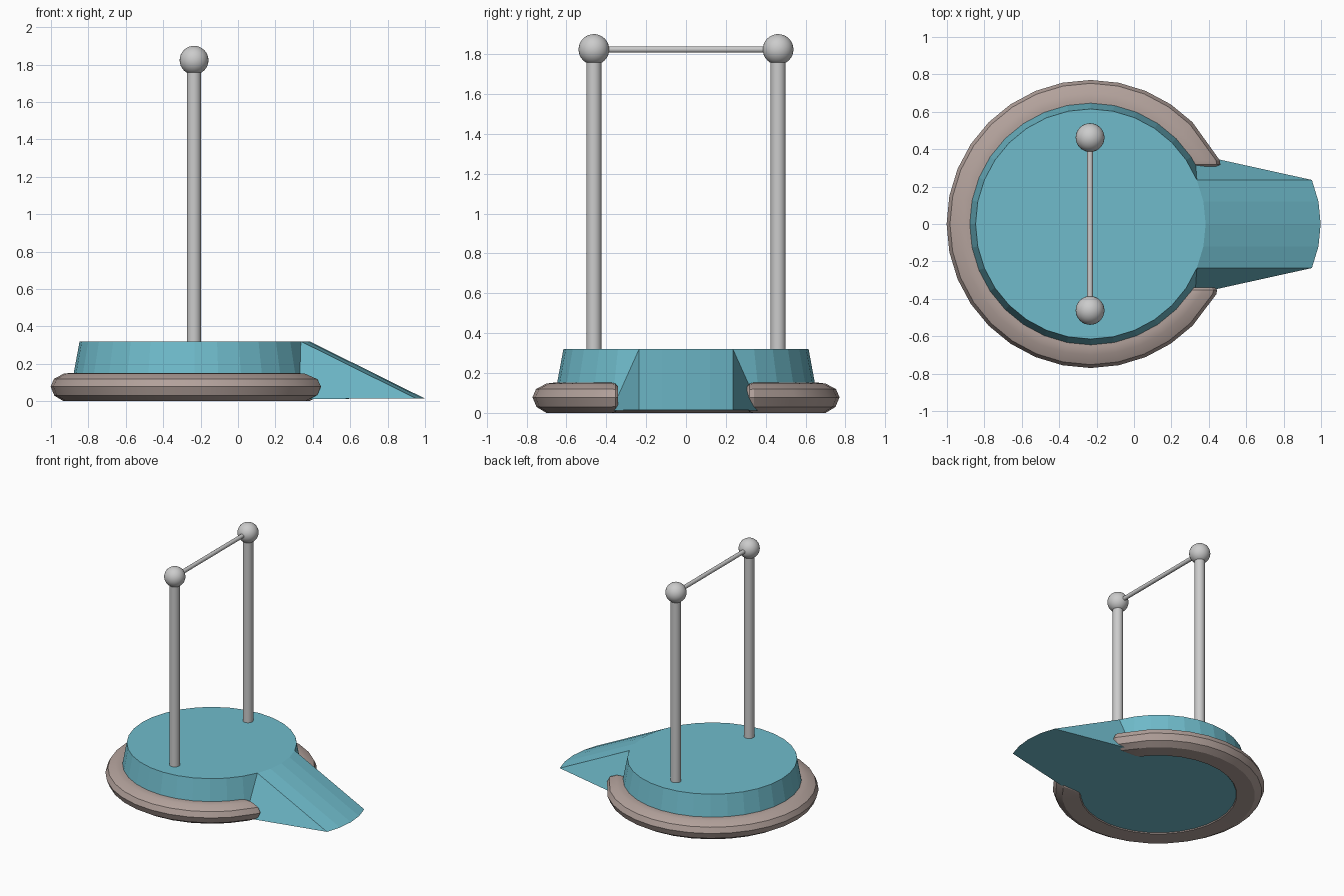
import bpy, bmesh
from math import sin, cos, asin, pi, radians
from mathutils import Vector

if "Cube" in bpy.data.objects:
    bpy.data.objects.remove(bpy.data.objects["Cube"])

CX = -0.232   # centre of the round base
N = 32


def material(name, rgb):
    m = bpy.data.materials.new(name)
    m.diffuse_color = (*rgb, 1)
    m.use_nodes = True
    m.node_tree.nodes["Principled BSDF"].inputs["Base Color"].default_value = m.diffuse_color
    return m


def finish(bm, name, mat=None):
    bmesh.ops.recalc_face_normals(bm, faces=bm.faces[:])
    me = bpy.data.meshes.new(name)
    bm.to_mesh(me)
    bm.free()
    ob = bpy.data.objects.new(name, me)
    bpy.context.collection.objects.link(ob)
    if mat:
        me.materials.append(mat)
    return ob


def smooth(ob, angle):
    bpy.ops.object.select_all(action='DESELECT')
    ob.select_set(True)
    bpy.context.view_layer.objects.active = ob
    bpy.ops.object.shade_smooth_by_angle(angle=radians(angle))


teal = material("teal", (0.16, 0.50, 0.60))
taupe = material("taupe", (0.45, 0.36, 0.33))

# Tapered base: the lower ring is pulled out to +x to form the ramp
bm = bmesh.new()
top, low = [], []
for i in range(N):
    a = 2 * pi * i / N
    k = i if i <= N // 2 else i - N
    t = Vector((CX + 0.615 * cos(a), 0.615 * sin(a), 0.32))
    if abs(k) <= 2:
        b = t + Vector((0.615, 0, -0.305))
    else:
        b = Vector((CX + 0.672 * cos(a), 0.672 * sin(a), 0.012))
    top.append(bm.verts.new(t))
    low.append(bm.verts.new(b))
bm.faces.new(top)
bm.faces.new(low[::-1])
for i in range(N):
    j = (i + 1) % N
    if i == 2:                      # twisted ramp flanks
        quads = [(top[2], low[2], low[3]), (top[2], low[3], top[3])]
    elif i == N - 3:
        quads = [(top[j], top[i], low[i]), (top[j], low[i], low[j])]
    else:
        quads = [(top[i], low[i], low[j], top[j])]
    for q in quads:
        bm.faces.new(q)
finish(bm, "base_with_ramp", teal)

# Bumper: rounded section swept round the base, open at the ramp
profile = [(0.55, 0.03), (0.57, 0.005), (0.70, 0.0), (0.75, 0.03), (0.77, 0.078),
           (0.752, 0.12), (0.70, 0.147), (0.66, 0.152), (0.57, 0.147), (0.55, 0.12)]
MID = (0.67, 0.076)


def cut_ring(y, s):
    """Section cut along a line of constant y, shrunk by s."""
    ring = []
    for r, z in profile:
        r = MID[0] + (r - MID[0]) * s
        z = MID[1] + (z - MID[1]) * s
        a = asin(y / r)
        ring.append((CX + r * cos(a), y, z))
    return ring


def round_ring(a):
    return [(CX + r * cos(a), r * sin(a), z) for r, z in profile]


rings = [cut_ring(0.305, 0.75), cut_ring(0.318, 0.93), cut_ring(0.34, 1)]
rings += [round_ring(2 * pi * i / N) for i in range(4, N - 3)]
rings += [cut_ring(-0.375, 1), cut_ring(-0.353, 0.93), cut_ring(-0.34, 0.75)]
bm = bmesh.new()
vs = [[bm.verts.new(p) for p in ring] for ring in rings]
n = len(profile)
for a, b in zip(vs, vs[1:]):
    for k in range(n):
        bm.faces.new((a[k], a[(k + 1) % n], b[(k + 1) % n], b[k]))
bm.faces.new(vs[0])
bm.faces.new(vs[-1])
smooth(finish(bm, "bumper", taupe), 25)

# Posts with ball finials
for side, label in ((-1, "front"), (1, "back")):
    y = 0.462 * side
    bpy.ops.mesh.primitive_cylinder_add(vertices=32, radius=0.038, depth=1.51,
                                        location=(CX - 0.003, y, 1.065))
    bpy.context.object.name = label + "_post"
    smooth(bpy.context.object, 30)
    bpy.ops.mesh.primitive_uv_sphere_add(segments=32, ring_count=16, radius=0.077,
                                         location=(CX - 0.003, y, 1.823))
    bpy.context.object.name = label + "_ball"
    smooth(bpy.context.object, 30)

# Thin rail between the balls
bpy.ops.mesh.primitive_cylinder_add(vertices=16, radius=0.016, depth=0.92,
                                    location=(CX - 0.003, 0, 1.823), rotation=(pi / 2, 0, 0))
bpy.context.object.name = "top_rail"
smooth(bpy.context.object, 30)
